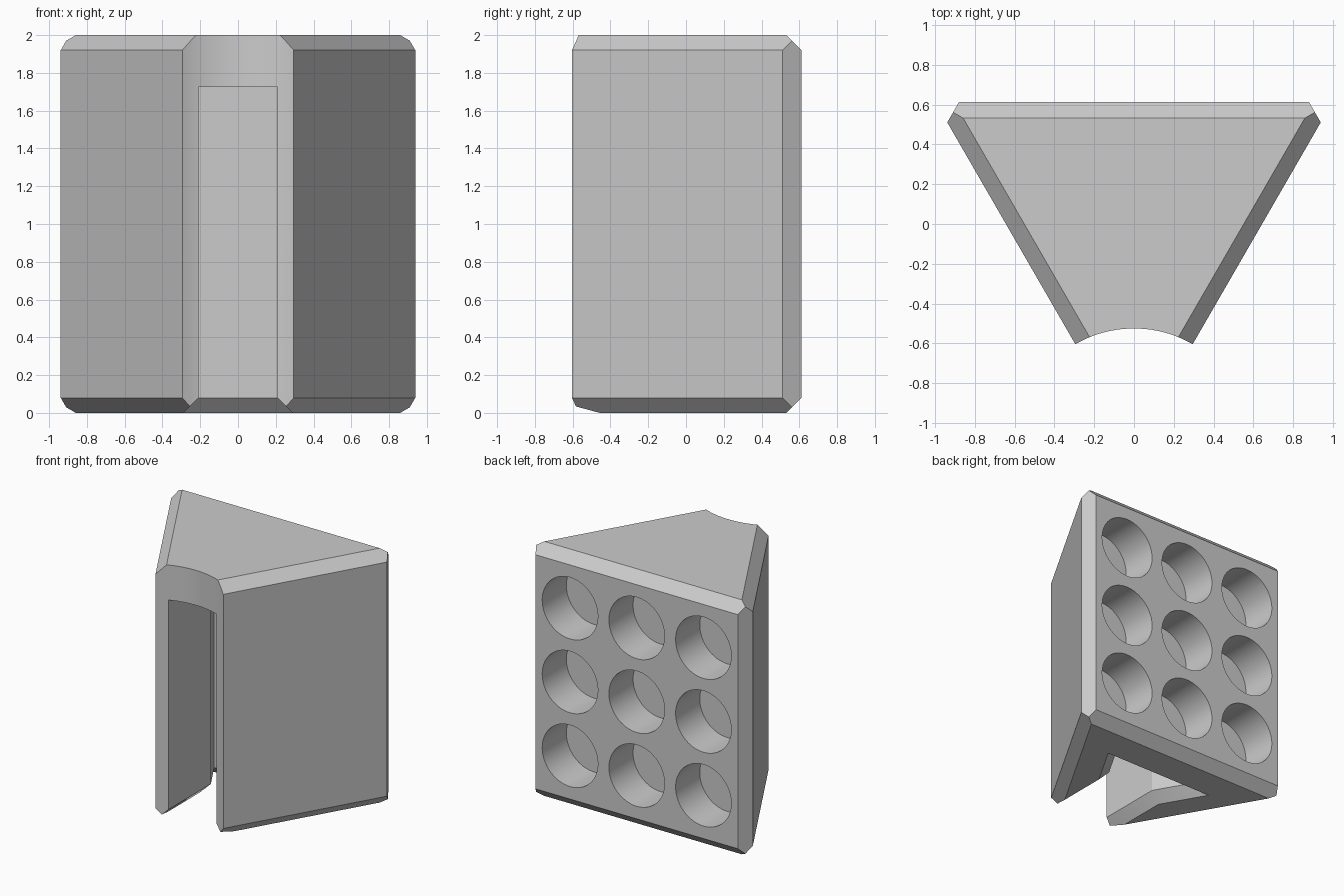
import bpy
import bmesh
from math import radians
from mathutils import Matrix, Vector

if "Cube" in bpy.data.objects:
    bpy.data.objects.remove(bpy.data.objects["Cube"], do_unlink=True)

HEIGHT, CHAMFER, BACK = 2.0, 0.08, 0.612
APEX = Vector((0, -1.115, 0))     # point where the wedge sides meet
INNER_RADIUS = 0.59
ROOF = 1.725                      # ceiling of the slot

grey = bpy.data.materials.new("plain_grey")
grey.use_nodes = True
grey.diffuse_color = (0.6, 0.6, 0.6, 1)
grey.node_tree.nodes["Principled BSDF"].inputs["Base Color"].default_value = (0.6, 0.6, 0.6, 1)


def make_object(name, bm):
    bmesh.ops.recalc_face_normals(bm, faces=bm.faces)
    mesh = bpy.data.meshes.new(name)
    bm.to_mesh(mesh)
    bm.free()
    mesh.materials.append(grey)
    obj = bpy.data.objects.new(name, mesh)
    bpy.context.collection.objects.link(obj)
    return obj


def trim(bm, point, normal):
    """Cut away everything beyond a plane and cap the cut."""
    bmesh.ops.bisect_plane(bm, geom=bm.verts[:] + bm.edges[:] + bm.faces[:], dist=1e-5,
                           plane_co=point, plane_no=normal, clear_outer=True)
    rim = [e for e in bm.edges if e.is_boundary]
    if rim:
        bmesh.ops.holes_fill(bm, edges=rim)


def cylinder(bm, radius, depth, matrix):
    bmesh.ops.create_cone(bm, cap_ends=True, segments=64, radius1=radius,
                          radius2=radius, depth=depth, matrix=matrix)


# Wedge body: a block trimmed by its sides, then by the chamfers
bm = bmesh.new()
bmesh.ops.create_cube(bm, size=1, matrix=Matrix.Translation((0, 0, HEIGHT / 2))
                      @ Matrix.Diagonal((4, 4, HEIGHT, 1)))
walls = [(Vector((0, BACK, 0)), Vector((0, 1, 0)))]
walls += [(APEX, Vector((s * 0.866, -0.5, 0))) for s in (-1, 1)]
for point, normal in walls:
    trim(bm, point, normal)
for s in (-1, 1):
    trim(bm, (s * 0.91, 0.56, 0), (s * 0.866, 0.5, 0))
for point, normal in walls:
    for z, up in ((CHAMFER, -1), (HEIGHT - CHAMFER, 1)):
        trim(bm, point + Vector((0, 0, z)), normal.normalized() + Vector((0, 0, up)))
body = make_object("wedge_block", bm)

# Concave front
bm = bmesh.new()
bmesh.ops.create_cone(bm, cap_ends=True, segments=128, radius1=INNER_RADIUS,
                      radius2=INNER_RADIUS, depth=3,
                      matrix=Matrix.Translation(APEX + Vector((0, 0, 1))))
front_cutter = make_object("front_cutter", bm)


# Slot that widens toward the back, with a flared bottom opening
def slot_ring(bm, grow, z):
    half = [(0.208 + grow, -1.5), (0.208 + grow, -0.04 - 0.268 * grow),
            (0.347 + 1.732 * grow, 0.2 + grow)]
    outline = half + [(-x, y) for x, y in reversed(half)]
    return [bm.verts.new((x, y, z)) for x, y in outline]


bm = bmesh.new()
rings = [slot_ring(bm, 2 * CHAMFER, -CHAMFER), slot_ring(bm, 0, CHAMFER), slot_ring(bm, 0, ROOF)]
bm.faces.new(rings[0])
bm.faces.new(rings[-1])
for low, high in zip(rings, rings[1:]):
    for i in range(len(low)):
        j = (i + 1) % len(low)
        bm.faces.new((low[i], low[j], high[j], high[i]))
slot_cutter = make_object("slot_cutter", bm)

# Three by three round pockets in the back
bm = bmesh.new()
for col in (-1, 0, 1):
    for row in (-1, 0, 1):
        cylinder(bm, 0.242, 0.6, Matrix.Translation((col * 0.58, BACK, 1 + row * 0.58))
                 @ Matrix.Rotation(radians(90), 4, "X"))
pocket_cutter = make_object("pocket_cutter", bm)

# Carve the body and remove the cutters
bpy.ops.object.select_all(action="DESELECT")
bpy.context.view_layer.objects.active = body
body.select_set(True)
for cutter in (front_cutter, slot_cutter, pocket_cutter):
    cutter.hide_render = True
    cut = body.modifiers.new(cutter.name, "BOOLEAN")
    cut.operation = "DIFFERENCE"
    cut.solver = "EXACT"
    cut.object = cutter
    bpy.ops.object.modifier_apply(modifier=cut.name)
    bpy.data.objects.remove(cutter, do_unlink=True)
bpy.ops.object.shade_smooth_by_angle(angle=radians(25))
